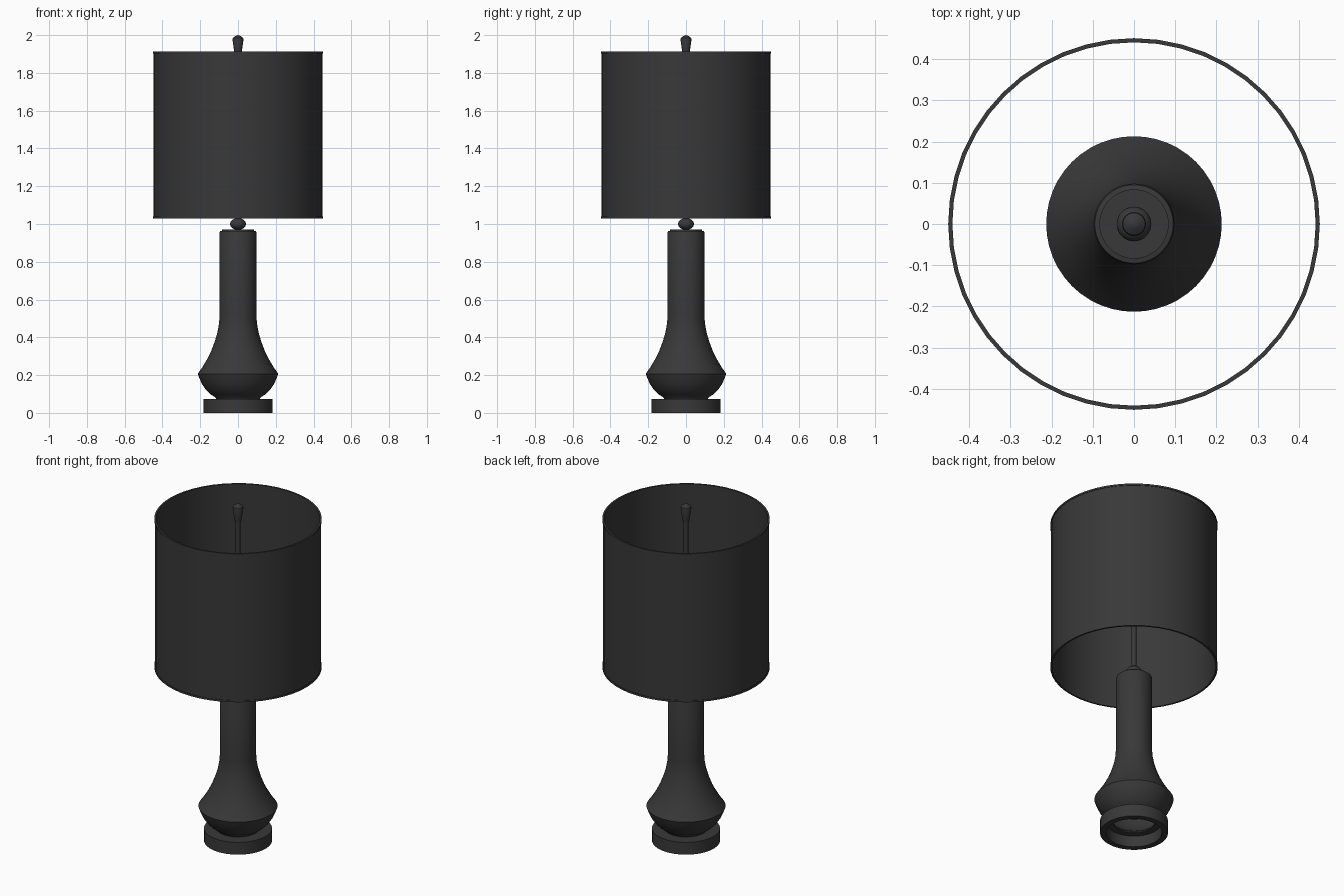
import bpy, bmesh, math

if "Cube" in bpy.data.objects:
    bpy.data.objects.remove(bpy.data.objects["Cube"])

dark = bpy.data.materials.new("dark_grey")
dark.diffuse_color = (0.04, 0.04, 0.04, 1)
dark.use_nodes = True
dark.node_tree.nodes["Principled BSDF"].inputs["Base Color"].default_value = dark.diffuse_color


def lathe(name, profile, segs=48, closed=False, angle=35):
    """Spin an (r, z) profile around the z axis."""
    bm = bmesh.new()
    verts = [bm.verts.new((r, 0, z)) for r, z in profile]
    edges = [bm.edges.new(p) for p in zip(verts, verts[1:])]
    if closed:
        edges.append(bm.edges.new((verts[-1], verts[0])))
    bmesh.ops.spin(bm, geom=verts + edges, cent=(0, 0, 0), axis=(0, 0, 1),
                   angle=math.tau, steps=segs, use_merge=True)
    bmesh.ops.remove_doubles(bm, verts=bm.verts, dist=1e-5)
    bmesh.ops.recalc_face_normals(bm, faces=bm.faces)
    me = bpy.data.meshes.new(name)
    bm.to_mesh(me)
    bm.free()
    ob = bpy.data.objects.new(name, me)
    bpy.context.collection.objects.link(ob)
    me.materials.append(dark)
    bpy.ops.object.select_all(action='DESELECT')
    ob.select_set(True)
    bpy.context.view_layer.objects.active = ob
    bpy.ops.object.shade_smooth_by_angle(angle=math.radians(angle))
    return ob


# Hollow foot ring with an inward lip under the body
lathe("base_ring", [(0.15, 0), (0.183, 0), (0.183, 0.073), (0.113, 0.073),
                    (0.113, 0.066), (0.15, 0.066)], closed=True)

# Body: round bowl, creased shoulder, flared neck, closed top
lathe("lamp_body", [(0.113, 0.07), (0.12, 0.082), (0.145, 0.098), (0.17, 0.122),
                    (0.19, 0.152), (0.204, 0.182), (0.213, 0.207), (0.188, 0.243),
                    (0.165, 0.282), (0.143, 0.325), (0.124, 0.375), (0.109, 0.425),
                    (0.1, 0.475), (0.098, 0.51), (0.098, 0.955), (0.095, 0.962),
                    (0.084, 0.964), (0.084, 0.97), (0, 0.97)])

# Squashed ball on top of the body
lathe("neck_ball", [(0.042 * math.sin(t), 1.0 - 0.031 * math.cos(t))
                    for t in (math.pi * i / 12 for i in range(13))], 32)

# Rod through the shade
lathe("rod", [(0.013, 1.0), (0.013, 1.91)], 16)

# Tapered finial
lathe("finial", [(0, 1.9), (0.019, 1.9), (0.021, 1.92), (0.029, 1.975),
                 (0.027, 1.985), (0.012, 1.996), (0, 2.0)], 24)

# Drum shade with thin trim at both rims
lathe("lamp_shade", [(0.441, 1.03), (0.451, 1.03), (0.451, 1.04), (0.448, 1.04),
                     (0.448, 1.902), (0.451, 1.902), (0.451, 1.912), (0.441, 1.912)],
      closed=True)
